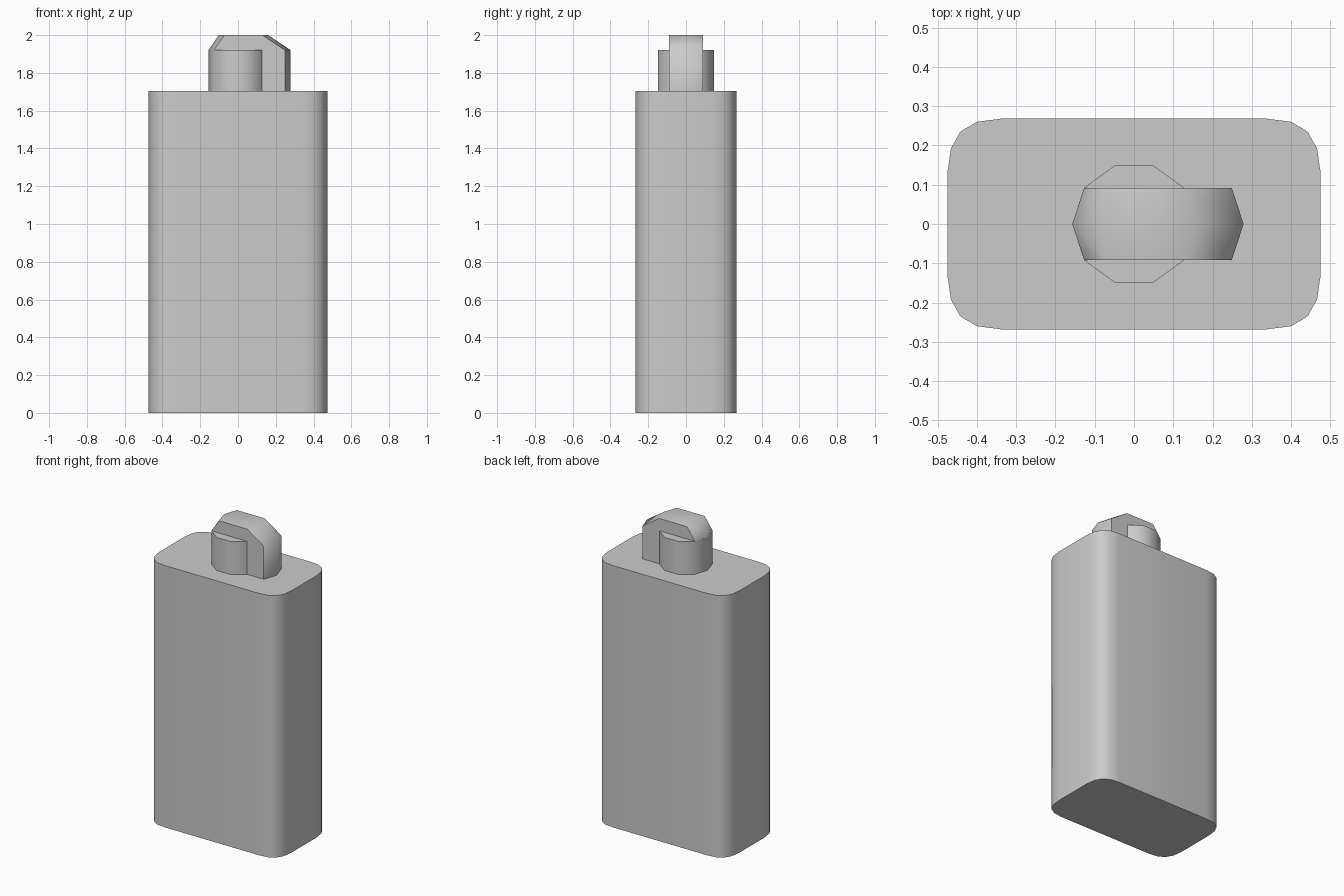
import bpy, bmesh, math

if "Cube" in bpy.data.objects:
    bpy.data.objects.remove(bpy.data.objects["Cube"])

GREY = (0.6, 0.6, 0.6, 1)
grey = bpy.data.materials.new("plain grey")
grey.use_nodes = True
grey.diffuse_color = GREY
grey.node_tree.nodes["Principled BSDF"].inputs["Base Color"].default_value = GREY


def loft(name, layers, smooth_angle):
    """Join matching rings of points (bottom to top) and cap both ends."""
    bm = bmesh.new()
    rings = [[bm.verts.new(p) for p in layer] for layer in layers]
    n = len(rings[0])
    for low, high in zip(rings, rings[1:]):
        for i in range(n):
            j = (i + 1) % n
            bm.faces.new((low[i], low[j], high[j], high[i]))
    bm.faces.new(rings[0][::-1])
    bm.faces.new(rings[-1])
    bmesh.ops.recalc_face_normals(bm, faces=bm.faces)
    mesh = bpy.data.meshes.new(name)
    bm.to_mesh(mesh)
    bm.free()
    mesh.materials.append(grey)
    obj = bpy.data.objects.new(name, mesh)
    bpy.context.collection.objects.link(obj)
    bpy.ops.object.select_all(action='DESELECT')
    obj.select_set(True)
    bpy.context.view_layer.objects.active = obj
    bpy.ops.object.shade_smooth_by_angle(angle=math.radians(smooth_angle))
    return obj


def at(outline, z):
    return [(x, y, z) for x, y in outline]


BODY_TOP, STEM_TOP, TOP = 1.705, 1.92, 2.0

# Tall case with rounded corners, mirrored from one corner
corner = [(0.475, 0.13), (0.466, 0.192), (0.442, 0.235), (0.4, 0.26), (0.338, 0.268)]
half = corner + [(-x, y) for x, y in reversed(corner)]
outline = half + [(-x, -y) for x, y in half]
loft("case", [at(outline, 0), at(outline, BODY_TOP)], 40)

# Ten-sided stem
R = 0.157
stem = [(R * math.cos(math.tau * i / 10), R * math.sin(math.tau * i / 10)) for i in range(10)]
loft("stem", [at(stem, BODY_TOP), at(stem, STEM_TOP)], 40)


# Spout with pointed ends and a chamfered top
def spout_ring(left, right, z):
    tip, w = 0.03, 0.091
    return at([(left, 0), (left + tip, -w), (right - tip, -w),
               (right, 0), (right - tip, w), (left + tip, w)], z)


loft("spout", [spout_ring(-R, 0.279, BODY_TOP),
               spout_ring(-R, 0.279, STEM_TOP),
               spout_ring(-0.102, 0.16, TOP)], 60)
